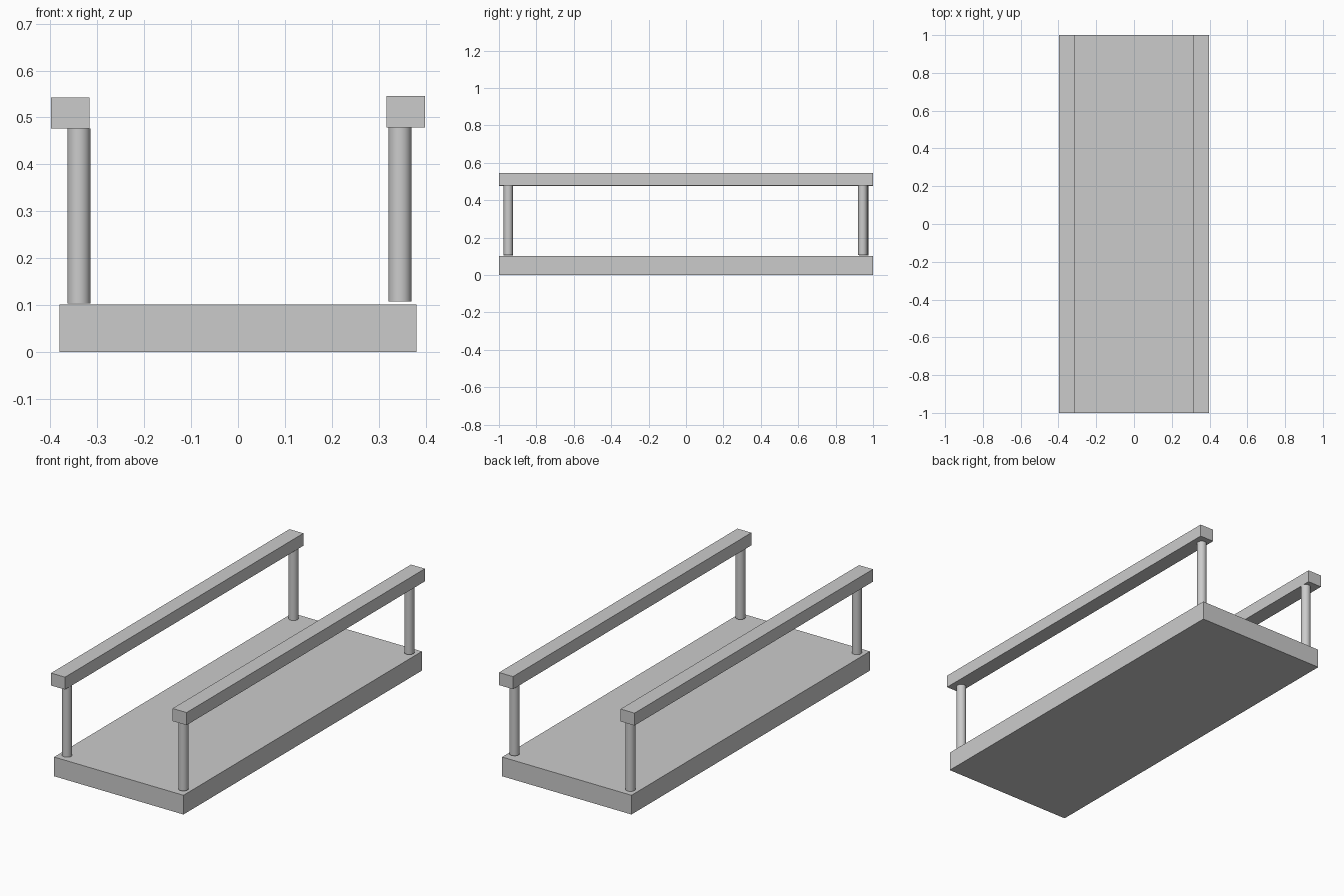
import bpy

if "Cube" in bpy.data.objects:
    bpy.data.objects.remove(bpy.data.objects["Cube"])

def box(name, x0, x1, z0, z1):
    """Full-length (2 unit) beam with the given x and z extents."""
    bpy.ops.mesh.primitive_cube_add(size=1, location=((x0 + x1) / 2, 0, (z0 + z1) / 2))
    ob = bpy.context.object
    ob.name = name
    ob.scale = (x1 - x0, 2, z1 - z0)
    bpy.ops.object.transform_apply(location=False, rotation=False, scale=True)

def post(name, x, y, z0, z1):
    bpy.ops.mesh.primitive_cylinder_add(vertices=32, radius=0.0245, depth=z1 - z0,
                                        location=(x, y, (z0 + z1) / 2))
    bpy.context.object.name = name
    bpy.ops.object.shade_smooth_by_angle()

# Walking deck
box("deck", -0.38, 0.38, 0, 0.102)

# Handrails, each on two round posts (the right side sits slightly higher)
for side, x0, x1, post_x, foot, z0, z1, back_y in (
        ("left", -0.398, -0.316, -0.339, 0.104, 0.477, 0.543, 0.95),
        ("right", 0.316, 0.398, 0.345, 0.108, 0.479, 0.546, 0.945)):
    box(side + "_handrail", x0, x1, z0, z1)
    post(side + "_front_post", post_x, -0.95, foot, z0)
    post(side + "_back_post", post_x, back_y, foot, z0)
